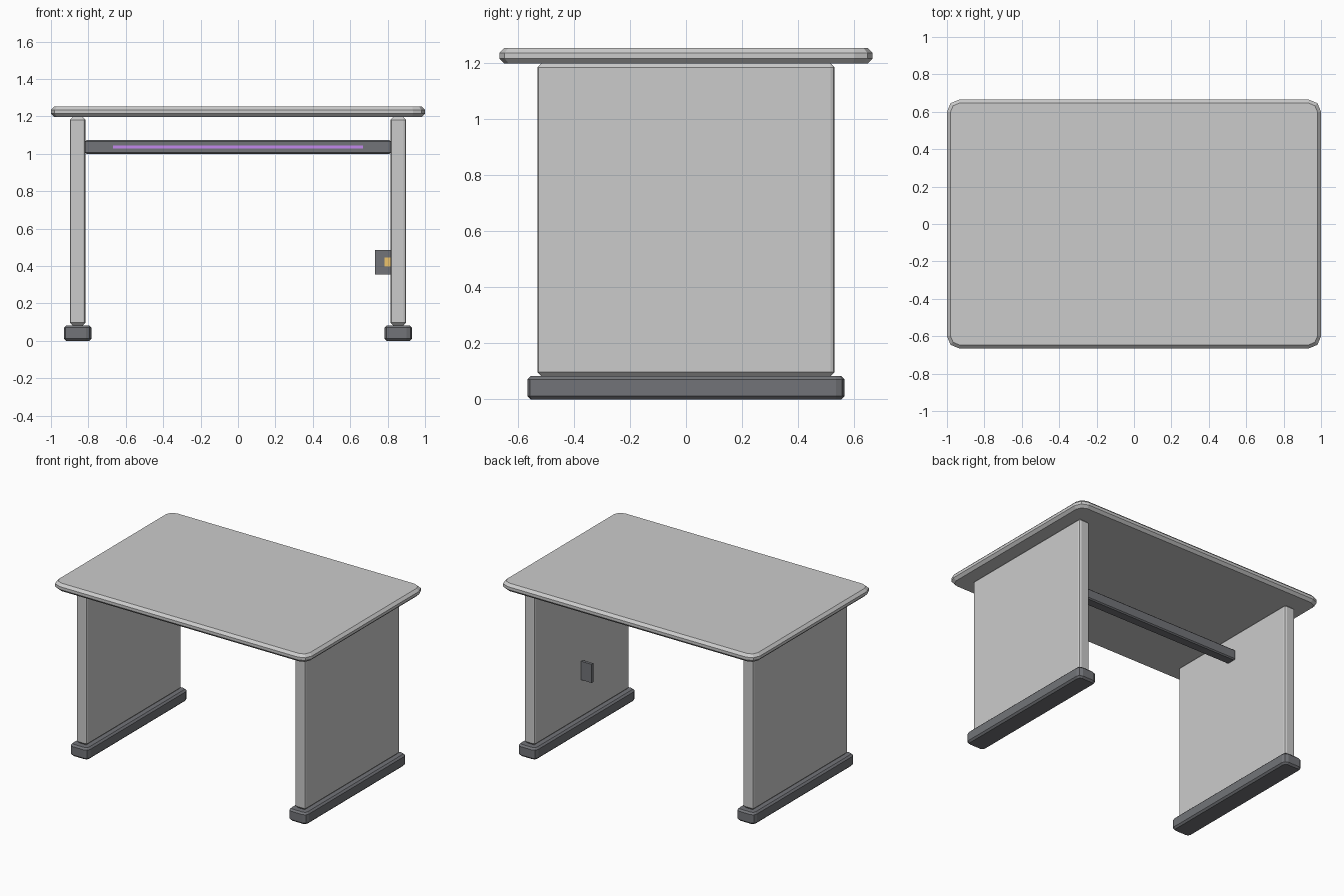
import bpy
import bmesh

if "Cube" in bpy.data.objects:
    bpy.data.objects.remove(bpy.data.objects["Cube"])


def material(name, rgb):
    m = bpy.data.materials.new(name)
    m.diffuse_color = (*rgb, 1)
    m.use_nodes = True
    m.node_tree.nodes["Principled BSDF"].inputs["Base Color"].default_value = m.diffuse_color
    return m


DARK = material("dark_grey", (0.17, 0.175, 0.19))
PURPLE = material("purple_glow", (0.55, 0.25, 0.85))
AMBER = material("amber_glow", (0.85, 0.55, 0.15))


def slab(name, lo, hi, corner=0.0, chamfer=0.0, mat=None):
    """Box with rounded vertical corners and chamfered top and bottom rims."""
    bm = bmesh.new()
    bmesh.ops.create_cube(bm, size=1)
    for v in bm.verts:
        for i in range(3):
            v.co[i] = lo[i] if v.co[i] < 0 else hi[i]
    if corner:
        upright = [e for e in bm.edges
                   if abs(e.verts[0].co.z - e.verts[1].co.z) > 1e-5]
        bmesh.ops.bevel(bm, geom=upright, offset=corner, offset_type='OFFSET',
                        segments=2, profile=0.5, affect='EDGES')
    if chamfer:
        rims = [e for e in bm.edges
                if abs(e.verts[0].co.z - e.verts[1].co.z) < 1e-5]
        bmesh.ops.bevel(bm, geom=rims, offset=chamfer, offset_type='OFFSET',
                        segments=1, profile=0.5, affect='EDGES')
    bmesh.ops.recalc_face_normals(bm, faces=bm.faces)
    mesh = bpy.data.meshes.new(name)
    bm.to_mesh(mesh)
    bm.free()
    ob = bpy.data.objects.new(name, mesh)
    bpy.context.collection.objects.link(ob)
    if mat:
        mesh.materials.append(mat)
    return ob


# Table top
slab("table_top", (-1, -0.665, 1.197), (1, 0.665, 1.253), 0.065, 0.018)

# Side panels on base feet
for side, s in (("left", -1), ("right", 1)):
    x = s * 0.857
    slab(f"{side}_panel", (x - 0.042, -0.53, 0.083), (x + 0.042, 0.53, 1.197),
         0.015, 0.015)
    slab(f"{side}_foot", (x - 0.073, -0.565, 0), (x + 0.073, 0.565, 0.083),
         0.03, 0.012, DARK)

# Cross beam with light strip on its front
slab("cross_beam", (-0.817, -0.037, 1.0), (0.817, 0.037, 1.075),
     0.01, 0.008, DARK)
slab("light_strip", (-0.667, -0.044, 1.028), (0.667, -0.034, 1.044), mat=PURPLE)

# Control plate with indicator on the inside of the right panel
slab("control_plate", (0.733, -0.01, 0.355), (0.822, 0.01, 0.487), mat=DARK)
slab("indicator", (0.782, -0.016, 0.397), (0.822, -0.008, 0.445), mat=AMBER)
